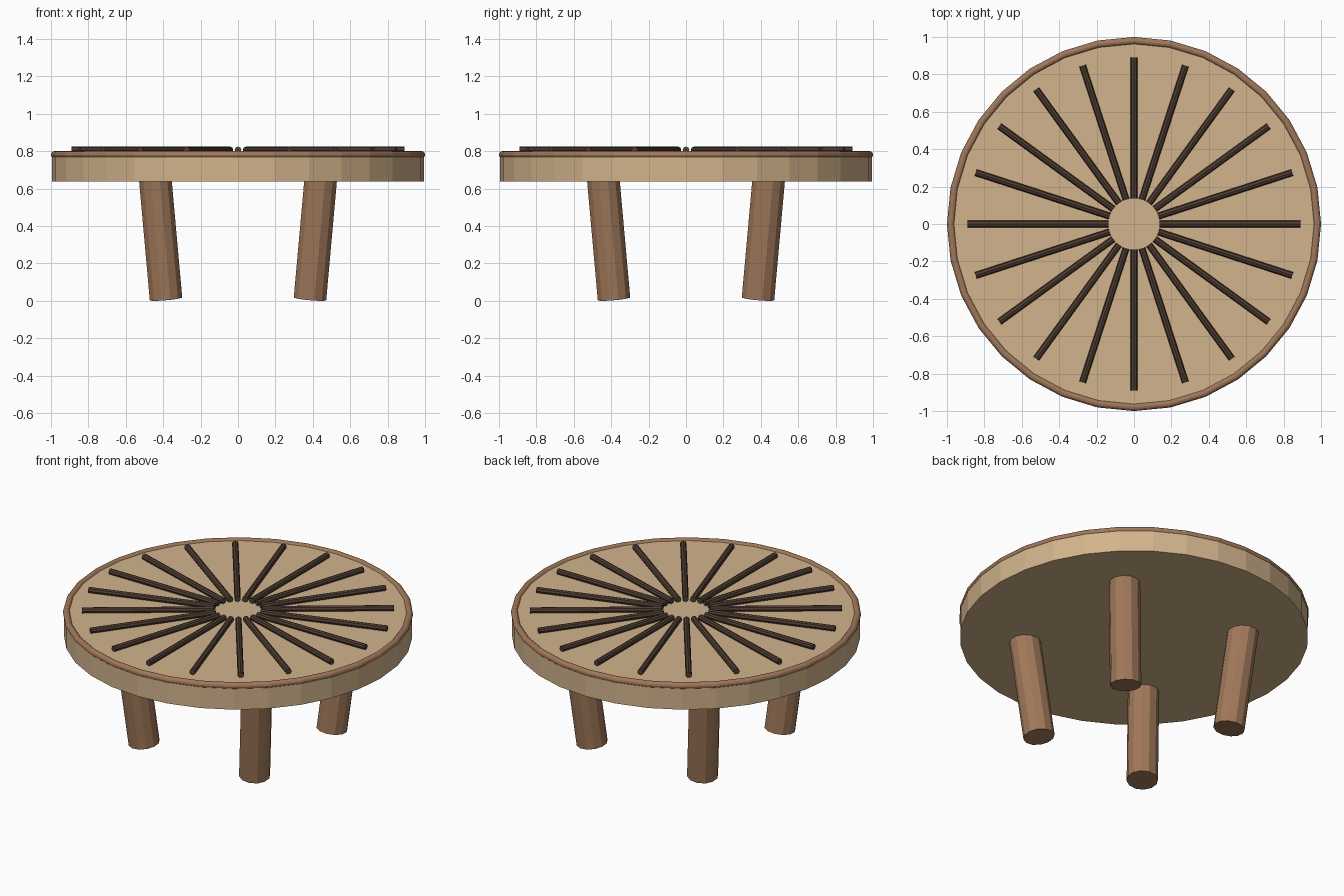
import bpy, math
from mathutils import Vector

if "Cube" in bpy.data.objects:
    bpy.data.objects.remove(bpy.data.objects["Cube"])


def material(name, rgb):
    m = bpy.data.materials.new(name)
    m.diffuse_color = (*rgb, 1)
    m.use_nodes = True
    m.node_tree.nodes["Principled BSDF"].inputs["Base Color"].default_value = m.diffuse_color
    return m


TAN = material("pale_wood", (0.645, 0.456, 0.262))
BROWN = material("brown_wood", (0.352, 0.188, 0.102))
DARK = material("dark_wood", (0.078, 0.047, 0.032))


def finish(name, mat):
    o = bpy.context.object
    o.name = name
    o.data.materials.append(mat)
    return o


def rod(name, a, b, radius, sides, mat):
    """Straight cylinder between two points."""
    a, b = Vector(a), Vector(b)
    d = b - a
    bpy.ops.mesh.primitive_cylinder_add(
        vertices=sides, radius=radius, depth=d.length, location=(a + b) / 2,
        rotation=d.to_track_quat('Z', 'Y').to_euler())
    return finish(name, mat)


# Round table top
TOP = 0.79
rod("table_top", (0, 0, 0.637), (0, 0, TOP), 0.995, 32, TAN)

# Raised edge band
bpy.ops.mesh.primitive_torus_add(
    major_segments=32, minor_segments=12, major_radius=0.98,
    minor_radius=0.02, location=(0, 0, 0.781))
finish("edge_band", BROWN)

# Radiating slats lying on the top
SLATS = 20
for i in range(SLATS):
    t = 2 * math.pi * i / SLATS
    c, s = math.cos(t), math.sin(t)
    z = TOP + 0.017
    rod(f"slat_{i + 1}", (0.137 * c, 0.137 * s, z), (0.89 * c, 0.89 * s, z),
        0.018, 8, DARK)

# Four legs, leaning inward towards the floor
for yn, sy in (("front", -1), ("back", 1)):
    for xn, sx in (("left", -1), ("right", 1)):
        rod(f"{yn}_{xn}_leg", (0.385 * sx, 0.385 * sy, 0.011),
            (0.444 * sx, 0.444 * sy, 0.67), 0.09, 12, BROWN)
